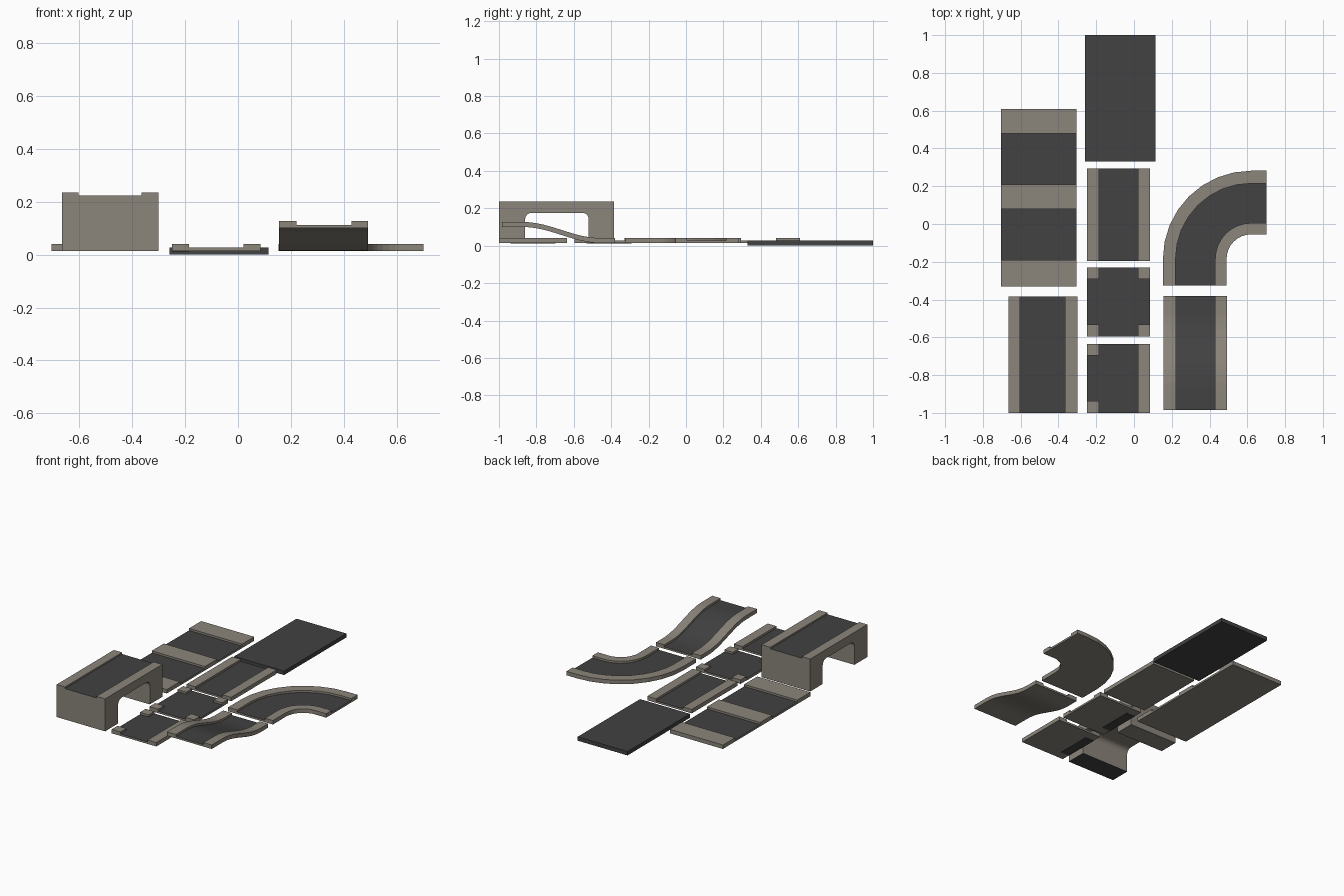
import bpy, bmesh, math

if "Cube" in bpy.data.objects:
    bpy.data.objects.remove(bpy.data.objects["Cube"])


def material(name, rgb):
    m = bpy.data.materials.new(name)
    m.diffuse_color = (*rgb, 1)
    m.use_nodes = True
    m.node_tree.nodes["Principled BSDF"].inputs["Base Color"].default_value = m.diffuse_color
    return m


CONCRETE = material("warm grey concrete", (0.258, 0.232, 0.197))
ASPHALT = material("dark asphalt", (0.054, 0.054, 0.054))

BOTTOM, ROAD, CURB = 0.014, 0.027, 0.041   # heights shared by the tiles


def finish(name, bm, dark_rule=None):
    """Make an object; faces for which dark_rule is true become asphalt."""
    bmesh.ops.recalc_face_normals(bm, faces=bm.faces)
    bm.normal_update()
    for f in bm.faces:
        f.material_index = int(bool(dark_rule and dark_rule(f)))
    me = bpy.data.meshes.new(name)
    bm.to_mesh(me)
    bm.free()
    me.materials.append(CONCRETE)
    me.materials.append(ASPHALT)
    ob = bpy.data.objects.new(name, me)
    bpy.context.collection.objects.link(ob)
    return ob


def box(name, x0, x1, y0, y1, z0, z1, dark_rule=None):
    bm = bmesh.new()
    bmesh.ops.create_cube(bm, size=1)
    for v in bm.verts:
        v.co = (x0 if v.co.x < 0 else x1, y0 if v.co.y < 0 else y1, z0 if v.co.z < 0 else z1)
    return finish(name, bm, dark_rule)


def sweep(name, section, stations, road_edges):
    """Sweep a closed section; each station maps (u, z) to a point."""
    bm = bmesh.new()
    rings = [[bm.verts.new(st(u, z)) for u, z in section] for st in stations]
    n = len(section)
    dark = set()
    for a, b in zip(rings, rings[1:]):
        for i in range(n):
            j = (i + 1) % n
            f = bm.faces.new((a[i], a[j], b[j], b[i]))
            if i in road_edges:
                dark.add(f)
    bm.faces.new(rings[0])
    bm.faces.new(rings[-1])
    return finish(name, bm, lambda f: f in dark)


def road_section(u0, u1, u2, u3):
    """U-shaped section with a curb at each side; edge 4 is the road."""
    return [(u0, BOTTOM), (u3, BOTTOM), (u3, CURB), (u2, CURB),
            (u2, ROAD), (u1, ROAD), (u1, CURB), (u0, CURB)]


def top(f):
    return f.normal.z > 0.9


# plain asphalt slab
box("plain_slab", -0.26, 0.115, 0.33, 1.0, 0.0, 0.027, lambda f: True)

# straight road
sweep("straight_road", road_section(-0.25, -0.185, 0.02, 0.085),
      [lambda u, z, y=y: (u, y, z) for y in (-0.195, 0.295)], {4})

# two-lane road with a raised median
lanes = [(-0.33, BOTTOM), (0.61, BOTTOM), (0.61, CURB), (0.48, CURB), (0.48, ROAD),
         (0.21, ROAD), (0.21, CURB), (0.08, CURB), (0.08, ROAD), (-0.19, ROAD),
         (-0.19, CURB), (-0.33, CURB)]
sweep("double_road", lanes,
      [lambda u, z, x=x: (x, u, z) for x in (-0.705, -0.305)], {4, 8})

# crossing and junction: base plate with curb blocks
for name, y0, y1, right_open in (("crossroads", -0.595, -0.23, True),
                                 ("t_junction", -1.0, -0.635, False)):
    box(name + "_base", -0.25, 0.085, y0, y1, BOTTOM, ROAD, top)
    box(name + "_bay_underside", -0.25, -0.185, y0 + 0.062, y1 - 0.062,
        BOTTOM - 0.002, BOTTOM, lambda f: True)
    ends = [(y0, y0 + 0.062), (y1 - 0.062, y1)]
    for a, b in ends:
        box(name + "_left_curb", -0.25, -0.185, a, b, ROAD, CURB)
    for a, b in (ends if right_open else [(y0, y1)]):
        box(name + "_right_curb", 0.02, 0.085, a, b, ROAD, CURB)

# curved road: short straight, quarter turn, short straight
CX, CY = 0.62, -0.185
turn = [lambda u, z: (CX - u, -0.325, z)]
for k in range(9):
    t = math.pi / 2 * k / 8
    turn.append(lambda u, z, t=t: (CX - u * math.cos(t), CY + u * math.sin(t), z))
turn.append(lambda u, z: (0.702, CY + u, z))
sweep("curved_road", road_section(0.13, 0.19, 0.40, 0.467), turn, {4})

# ramp: flat top, S-shaped drop, flat foot
ramp = [lambda u, z: (u, -0.985, z + 0.086)]
for k in range(13):
    t = k / 12
    y = -0.875 + 0.42 * t
    h = 0.086 * (0.5 + 0.5 * math.cos(math.pi * t))
    ramp.append(lambda u, z, y=y, h=h: (u, y, z + h))
ramp.append(lambda u, z: (u, -0.38, z))
sweep("ramp", road_section(0.155, 0.222, 0.43, 0.492), ramp, {4})

# bridge: side profile with a rounded opening
R, Y0, Y1, ZT = 0.035, -0.86, -0.52, 0.176
profile = [(-1.0, 0.224), (-1.0, BOTTOM), (Y0, BOTTOM)]
for cy, start in ((Y0 + R, math.pi), (Y1 - R, math.pi / 2)):
    for k in range(6):
        a = start - math.pi / 2 * k / 5
        profile.append((cy + R * math.cos(a), ZT - R + R * math.sin(a)))
profile += [(Y1, BOTTOM), (-0.385, BOTTOM), (-0.385, 0.224)]
bm = bmesh.new()
sides = [[bm.verts.new((x, y, z)) for y, z in profile] for x in (-0.665, -0.30)]
for s in sides:
    bm.faces.new(s)
for i in range(len(profile)):
    j = (i + 1) % len(profile)
    bm.faces.new((sides[0][i], sides[0][j], sides[1][j], sides[1][i]))


def bridge_dark(f):
    c = f.calc_center_median()
    return top(f) or (f.normal.z < -0.9 and c.z < 0.05 and c.y < -0.86)


finish("bridge_body", bm, bridge_dark)
for x0, x1 in ((-0.665, -0.603), (-0.365, -0.30)):
    box("bridge_curb", x0, x1, -1.0, -0.385, 0.224, 0.235)
